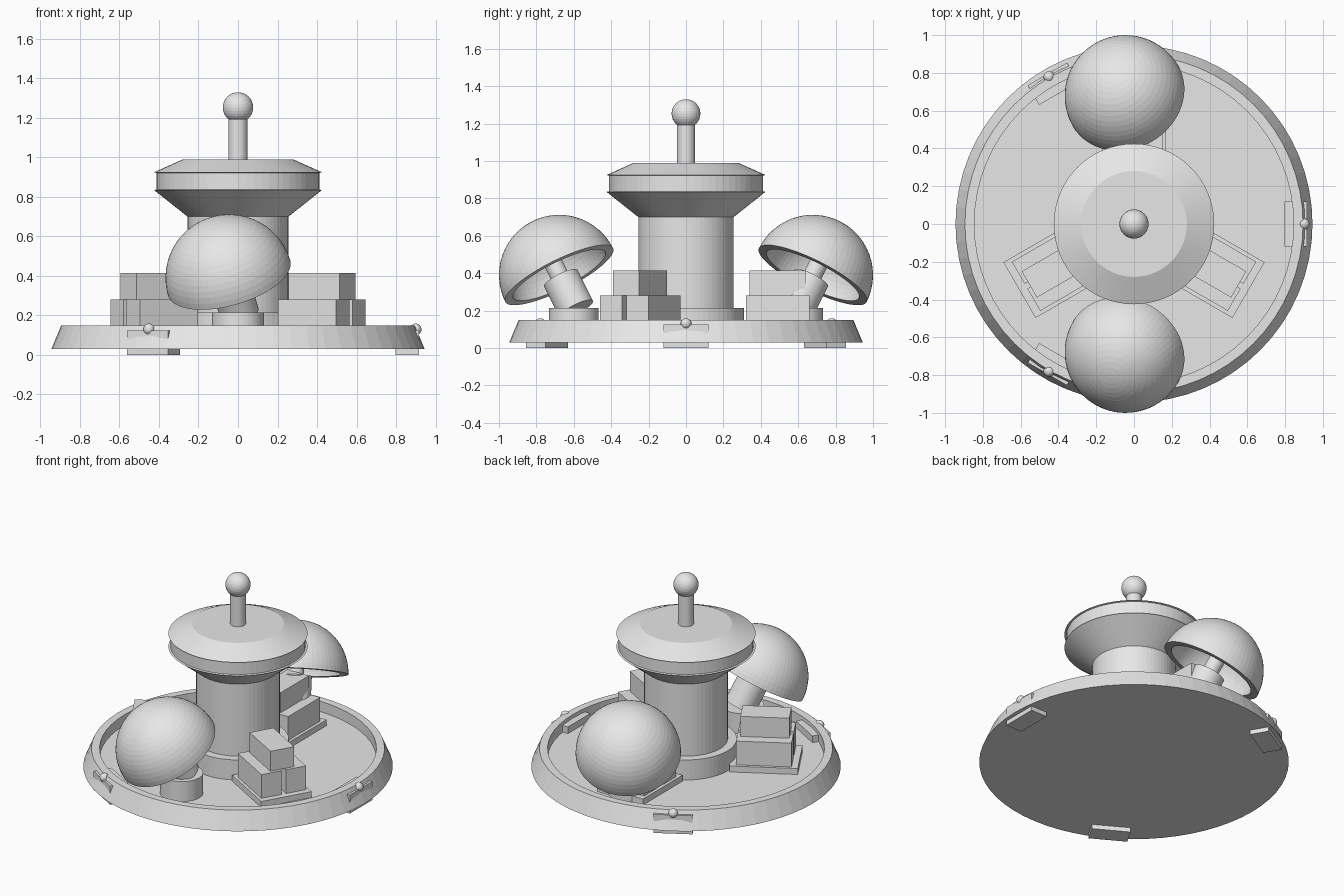
import bpy, bmesh
from math import cos, sin, pi, radians
from mathutils import Vector, Matrix

if "Cube" in bpy.data.objects:
    bpy.data.objects.remove(bpy.data.objects["Cube"], do_unlink=True)

grey = bpy.data.materials.new("plain_grey")
grey.use_nodes = True
grey.diffuse_color = (0.8, 0.8, 0.8, 1)
grey.node_tree.nodes["Principled BSDF"].inputs["Base Color"].default_value = (0.8, 0.8, 0.8, 1)


def finish(bm, name, matrix):
    bmesh.ops.recalc_face_normals(bm, faces=bm.faces)
    mesh = bpy.data.meshes.new(name)
    bm.to_mesh(mesh)
    bm.free()
    mesh.materials.append(grey)
    obj = bpy.data.objects.new(name, mesh)
    obj.matrix_world = matrix
    bpy.context.collection.objects.link(obj)
    return obj


def lathe(name, profile, matrix=Matrix(), steps=64):
    """Spin a (radius, height) profile about the local z axis."""
    bm = bmesh.new()
    verts = [bm.verts.new((r, 0, z)) for r, z in profile]
    edges = [bm.edges.new(pair) for pair in zip(verts, verts[1:])]
    bmesh.ops.spin(bm, geom=verts + edges, cent=(0, 0, 0), axis=(0, 0, 1),
                   angle=2 * pi, steps=steps)
    bmesh.ops.remove_doubles(bm, verts=bm.verts, dist=0.0002)
    bmesh.ops.dissolve_degenerate(bm, edges=bm.edges, dist=0.0001)
    return finish(bm, name, matrix)


def cylinder(name, radius, low, high, matrix=Matrix()):
    return lathe(name, [(0, low), (radius, low), (radius, high), (0, high)], matrix)


def ball(name, radius, centre):
    bm = bmesh.new()
    bmesh.ops.create_uvsphere(bm, u_segments=32, v_segments=16, radius=radius)
    return finish(bm, name, Matrix.Translation(centre))


def radial_box(name, angle, inner, outer, side_a, side_b, low, high):
    """Box given by radial, sideways and height ranges, turned to an angle."""
    bm = bmesh.new()
    bmesh.ops.create_cube(bm, size=1)
    size = Vector((outer - inner, side_b - side_a, high - low))
    centre = Vector((outer + inner, side_a + side_b, low + high)) / 2
    for v in bm.verts:
        v.co = v.co * size + centre
    return finish(bm, name, Matrix.Rotation(radians(angle), 4, "Z"))


def arc(radius, count, rising=True):
    angles = [pi / 2 * i / count for i in range(count + 1)]
    points = [(radius * cos(a), radius * sin(a)) for a in angles]
    return points if rising else points[::-1]


# Round tray with sloping outside and raised rim
FLOOR = 0.08
lathe("tray", [(0, 0.03), (0.945, 0.03), (0.895, 0.15), (0.845, 0.15),
               (0.845, FLOOR), (0, FLOOR)])

# Central tower, flared cap and finial
cylinder("tower_collar", 0.31, FLOOR, 0.215)
cylinder("tower_column", 0.255, FLOOR, 0.71)
lathe("tower_cap", [(0, 0.7), (0.255, 0.7), (0.425, 0.835), (0.412, 0.838),
                    (0.412, 0.922), (0.425, 0.925), (0.28, 0.99), (0, 0.99)])
cylinder("mast", 0.048, 0.98, 1.2)
ball("mast_ball", 0.077, (0, 0, 1.253))

# Three feet clamped through the rim, each with a small ball
for i, angle in enumerate((0, 120, 240), 1):
    radial_box(f"rim_foot_{i}", angle, 0.797, 0.917, -0.12, 0.12, 0, 0.125)
    a = radians(angle)
    ball(f"rim_ball_{i}", 0.029, (0.9 * cos(a), 0.9 * sin(a), 0.13))

# Three stacks of crates on low pallets
for i, angle in enumerate((-30, 90, 210), 1):
    radial_box(f"pallet_{i}", angle, 0.28, 0.7, -0.17, 0.17, FLOOR, 0.12)
    radial_box(f"lower_crate_a_{i}", angle, 0.32, 0.66, -0.15, -0.015, 0.12, 0.28)
    radial_box(f"lower_crate_b_{i}", angle, 0.32, 0.66, 0.015, 0.15, 0.12, 0.28)
    radial_box(f"upper_crate_{i}", angle, 0.34, 0.64, -0.08, 0.08, 0.28, 0.415)

# Front and back tilted hollow domes on posts
for name, side in (("front", -1), ("back", 1)):
    pedestal = Matrix.Translation((0, 0.6 * side, 0))
    cylinder(f"{name}_pedestal", 0.132, FLOOR, 0.215, pedestal)
    axis = Vector((-0.25, 0.433 * side, 0.866)).normalized()
    tilt = (Matrix.Translation((0, 0.6 * side, 0.234))
            @ axis.to_track_quat("Z", "Y").to_matrix().to_4x4())
    cylinder(f"{name}_post", 0.1, -0.03, 0.16, tilt)
    cylinder(f"{name}_neck", 0.05, 0.15, 0.47, tilt)
    shell = arc(0.275, 16, rising=False) + arc(0.322, 16)
    lathe(f"{name}_dome", shell, tilt @ Matrix.Translation((0, 0, 0.18)))
